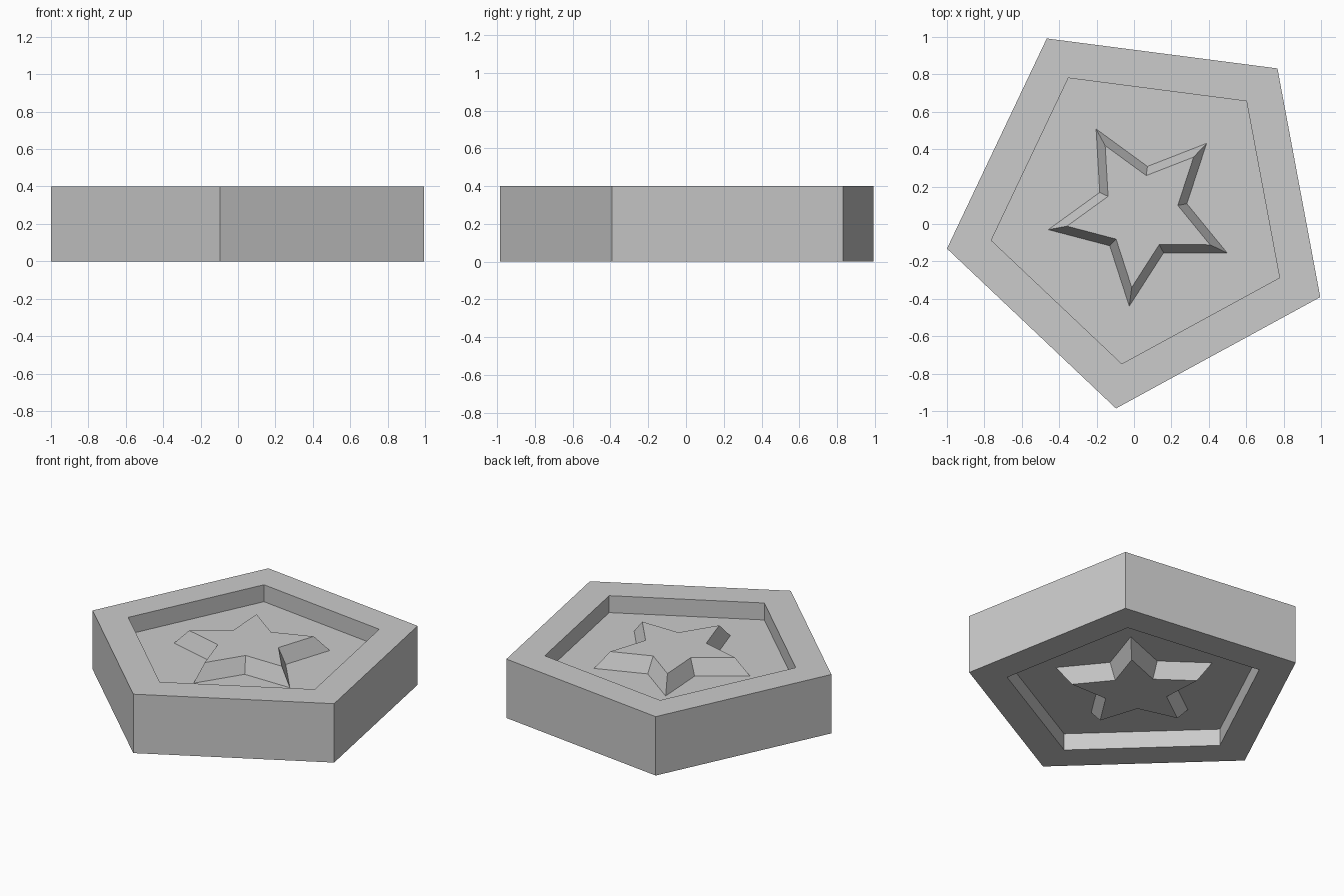
import bpy, bmesh
from math import radians, cos, sin, tau

if "Cube" in bpy.data.objects:
    bpy.data.objects.remove(bpy.data.objects["Cube"], do_unlink=True)

CENTRE = (0.04, 0.063)
TURN = radians(46.6)
HEIGHT = 0.4
FLOOR = 0.115       # recess depth on each side
STAR_GAP = 0.01     # star face sits just below the rim

grey = bpy.data.materials.new("light_grey")
grey.use_nodes = True
grey.diffuse_color = (0.6, 0.6, 0.6, 1)
grey.node_tree.nodes["Principled BSDF"].inputs["Base Color"].default_value = (0.6, 0.6, 0.6, 1)


def ring(bm, radii, z):
    """Five-fold ring of vertices; the radii repeat around it."""
    n = 5 * len(radii)
    verts = []
    for i in range(n):
        r, a = radii[i % len(radii)], TURN + tau * i / n
        verts.append(bm.verts.new((CENTRE[0] + r * cos(a), CENTRE[1] + r * sin(a), z)))
    return verts


def loft(name, sections):
    """Closed solid through (radii, height) sections, capped at both ends."""
    bm = bmesh.new()
    rings = [ring(bm, radii, z) for radii, z in sections]
    for a, b in zip(rings, rings[1:]):
        for i in range(len(a)):
            j = (i + 1) % len(a)
            bm.faces.new((a[i], a[j], b[j], b[i]))
    bm.faces.new(rings[0][::-1])
    bm.faces.new(rings[-1])
    bmesh.ops.recalc_face_normals(bm, faces=bm.faces)
    mesh = bpy.data.meshes.new(name)
    bm.to_mesh(mesh)
    bm.free()
    mesh.materials.append(grey)
    obj = bpy.data.objects.new(name, mesh)
    bpy.context.collection.objects.link(obj)
    return obj


# Five-sided tray, recessed above and below
outer, inner = [1.058], [0.817]
loft("pentagon_tray", [
    (inner, FLOOR), (inner, 0), (outer, 0),
    (outer, HEIGHT), (inner, HEIGHT), (inner, HEIGHT - FLOOR),
])

# Star standing out of both recess floors, with tapered sides
base = [0.507, 0.247]
face = [r * 0.8 for r in base]
loft("raised_star", [
    (face, STAR_GAP), (base, FLOOR),
    (base, HEIGHT - FLOOR), (face, HEIGHT - STAR_GAP),
])
